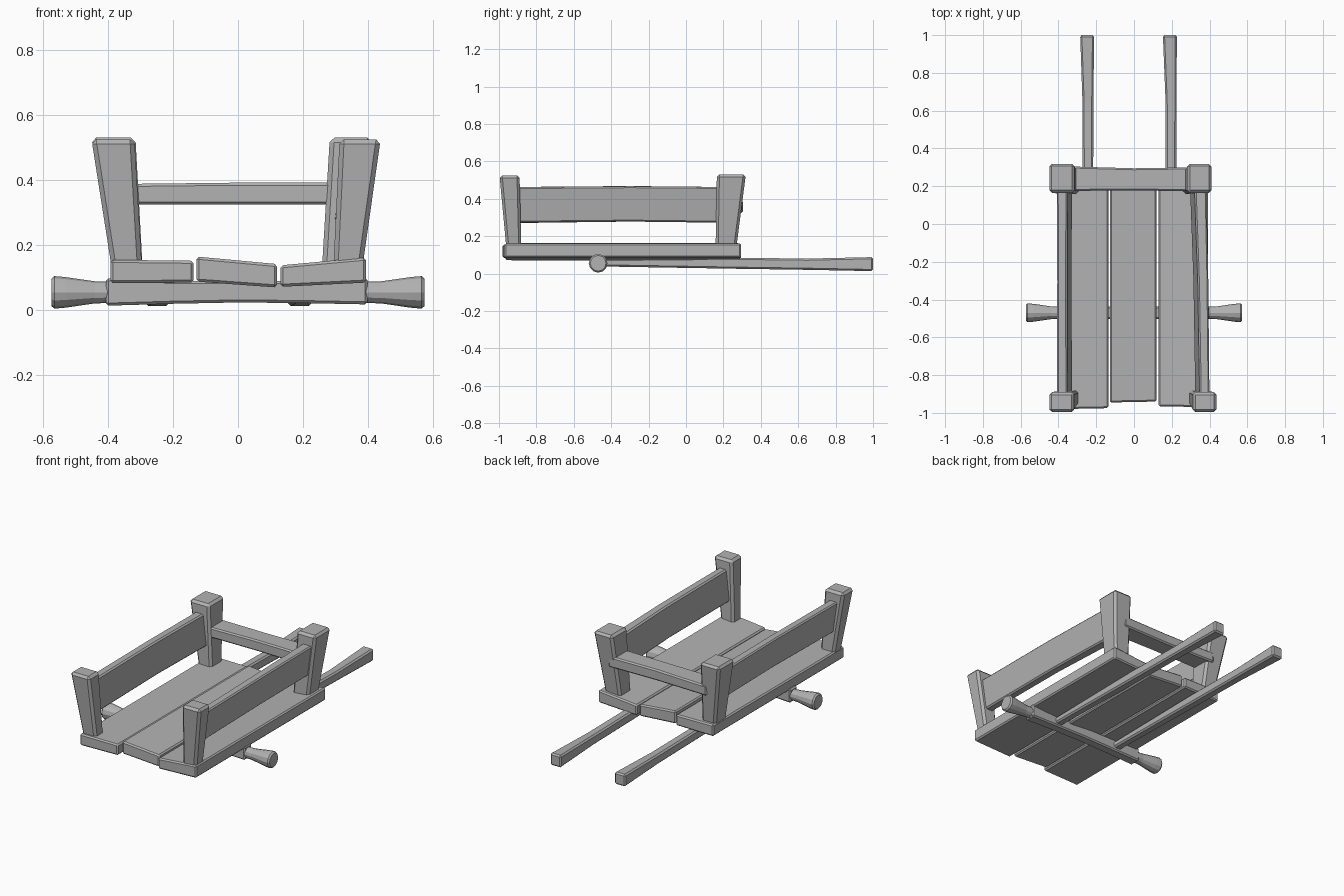
import bpy, bmesh, math
from mathutils import Vector

cube = bpy.data.objects.get("Cube")
if cube:
    bpy.data.objects.remove(cube, do_unlink=True)

wood = bpy.data.materials.new("grey_wood")
wood.use_nodes = True
grey = (0.45, 0.45, 0.45, 1)
wood.diffuse_color = grey
wood.node_tree.nodes["Principled BSDF"].inputs["Base Color"].default_value = grey


def finish(name, bm):
    bmesh.ops.recalc_face_normals(bm, faces=bm.faces)
    mesh = bpy.data.meshes.new(name)
    bm.to_mesh(mesh)
    bm.free()
    mesh.materials.append(wood)
    obj = bpy.data.objects.new(name, mesh)
    bpy.context.scene.collection.objects.link(obj)
    return obj


def beam(name, axis, sections, bevel=0.008, lean=0.0):
    """Chamfered beam through rectangles (position, u0, u1, v0, v1) along an axis."""
    bm = bmesh.new()
    rings = []
    for t, u0, u1, v0, v1 in sections:
        mid = (v0 + v1) / 2
        ring = []
        for u, v in ((u0, v0), (u1, v0), (u1, v1), (u0, v1)):
            u += lean * (v - mid)
            co = {"x": (t, u, v), "y": (u, t, v), "z": (u, v, t)}[axis]
            ring.append(bm.verts.new(co))
        rings.append(ring)
    for a, b in zip(rings, rings[1:]):
        for i in range(4):
            j = (i + 1) % 4
            bm.faces.new((a[i], a[j], b[j], b[i]))
    bm.faces.new(rings[0])
    bm.faces.new(rings[-1])
    obj = finish(name, bm)
    mod = obj.modifiers.new("chamfer", "BEVEL")
    mod.width = bevel
    mod.segments = 1
    mod.limit_method = "ANGLE"
    mod.angle_limit = math.radians(40)
    return obj


# Floor planks, each tipped a little differently
beam("right_plank", "x", [(-0.392, -0.98, 0.295, 0.083, 0.155),
                          (-0.136, -0.975, 0.295, 0.085, 0.152)])
beam("middle_plank", "x", [(-0.128, -0.945, 0.285, 0.088, 0.165),
                           (0.12, -0.94, 0.285, 0.07, 0.142)])
beam("left_plank", "x", [(0.13, -0.965, 0.295, 0.072, 0.138),
                         (0.393, -0.97, 0.295, 0.085, 0.162)])

# Corner posts that flare outwards to the top
beam("front_right_post", "z", [(0.13, -0.388, -0.295, -0.96, -0.88),
                               (0.525, -0.45, -0.318, -0.997, -0.89)], 0.014)
beam("front_left_post", "z", [(0.13, 0.293, 0.382, -0.96, -0.88),
                              (0.525, 0.312, 0.438, -0.997, -0.89)], 0.014)
beam("back_right_post", "z", [(0.13, -0.385, -0.293, 0.158, 0.268),
                              (0.53, -0.45, -0.315, 0.165, 0.32)], 0.014)
beam("back_left_post", "z", [(0.13, 0.258, 0.365, 0.158, 0.268),
                             (0.53, 0.282, 0.412, 0.165, 0.32)], 0.014)

# Side boards leaning with the posts, and the back rail
beam("right_side_board", "y", [(-0.92, -0.395, -0.34, 0.27, 0.463),
                               (-0.3, -0.395, -0.342, 0.278, 0.468),
                               (0.2, -0.397, -0.34, 0.272, 0.463)], 0.008, -0.13)
beam("left_side_board", "y", [(-0.92, 0.336, 0.388, 0.272, 0.462),
                              (-0.3, 0.326, 0.382, 0.278, 0.467),
                              (0.2, 0.308, 0.372, 0.272, 0.463)], 0.008, 0.13)
beam("back_rail", "x", [(-0.35, 0.175, 0.305, 0.325, 0.388),
                        (0.0, 0.178, 0.295, 0.325, 0.392),
                        (0.32, 0.173, 0.3, 0.325, 0.392)])

# Cross axle with an arched underside
beam("axle", "x", [(-0.406, -0.505, -0.435, 0.014, 0.098),
                   (-0.2, -0.502, -0.438, 0.02, 0.09),
                   (0.0, -0.502, -0.438, 0.024, 0.09),
                   (0.2, -0.502, -0.438, 0.022, 0.09),
                   (0.398, -0.505, -0.435, 0.018, 0.1)])

# Flared round axle ends
for name, side in (("right_axle_end", -1), ("left_axle_end", 1)):
    bm = bmesh.new()
    profile = [(0.38, 0.032), (0.44, 0.034), (0.53, 0.047), (0.564, 0.05), (0.573, 0.042)]
    rings = []
    for x, r in profile:
        rings.append([bm.verts.new(Vector((side * x, -0.47 + r * math.cos(a), 0.055 + r * math.sin(a))))
                      for a in (math.tau * k / 12 for k in range(12))])
    for a, b in zip(rings, rings[1:]):
        for i in range(12):
            j = (i + 1) % 12
            bm.faces.new((a[i], a[j], b[j], b[i]))
    bm.faces.new(rings[0])
    bm.faces.new(rings[-1])
    finish(name, bm)

# Long pull shafts running back from the axle
for name, x, end in (("right_shaft", -0.244, -0.248), ("left_shaft", 0.196, 0.19)):
    beam(name, "y", [(-0.45, x - 0.026, x + 0.026, 0.038, 0.078),
                     (0.25, x - 0.028, x + 0.028, 0.026, 0.085),
                     (0.65, x - 0.029, x + 0.029, 0.02, 0.08),
                     (1.0, end - 0.037, end + 0.037, 0.013, 0.088)], 0.009)
